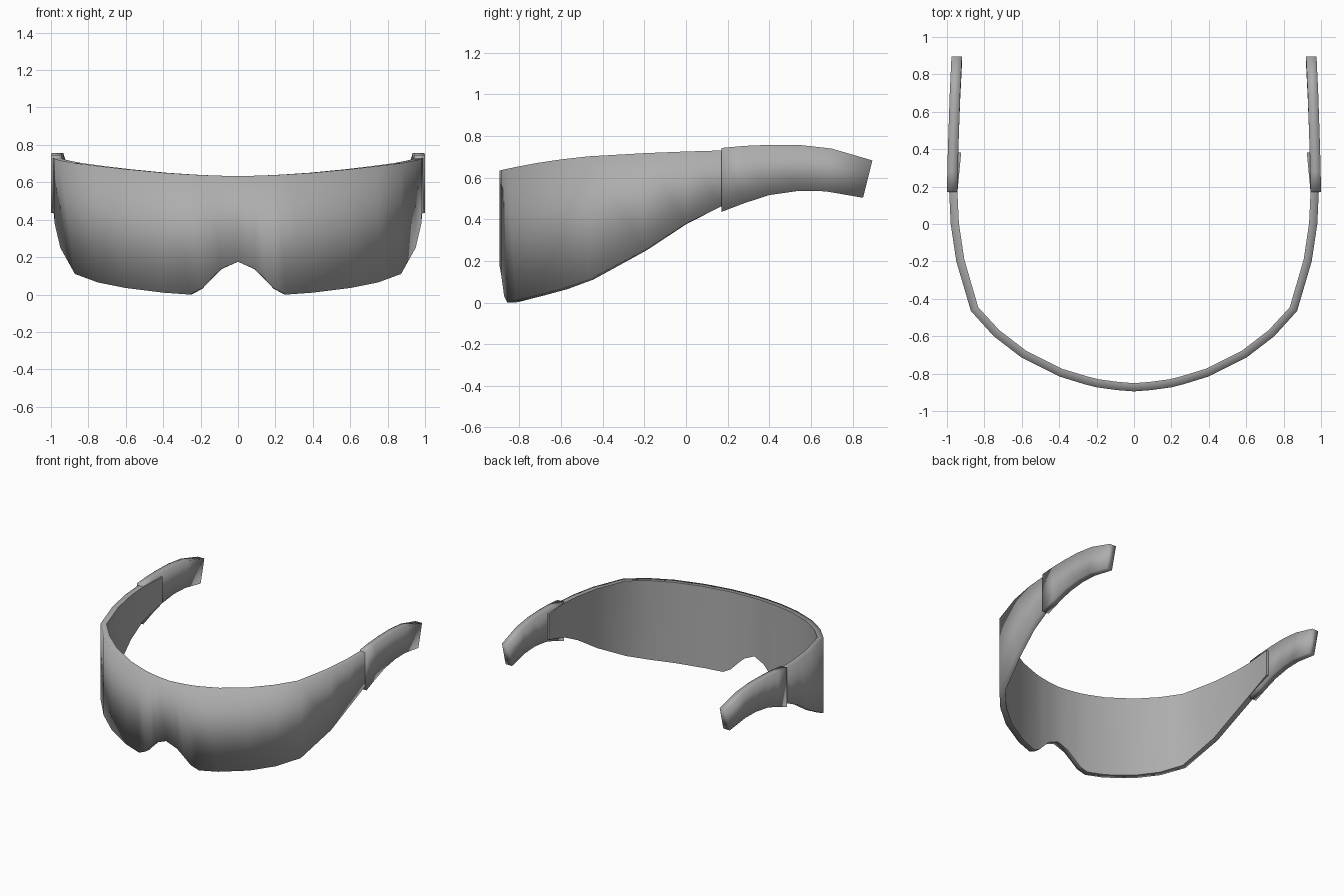
import bpy
import bmesh
from mathutils import Vector

if "Cube" in bpy.data.objects:
    bpy.data.objects.remove(bpy.data.objects["Cube"])

grey = bpy.data.materials.new("dark_grey")
grey.diffuse_color = (0.42, 0.42, 0.42, 1)
grey.use_nodes = True
grey.node_tree.nodes["Principled BSDF"].inputs["Base Color"].default_value = grey.diffuse_color


def sweep(name, rings, crisp=()):
    """Skin a closed solid through four-cornered sections; corners listed
    in crisp keep a sharp edge along the sweep, the rest shade smooth."""
    bm = bmesh.new()
    rows = [[bm.verts.new(v) for v in r] for r in rings]
    for a, b in zip(rows, rows[1:]):
        for k in range(4):
            j = (k + 1) % 4
            bm.faces.new((a[k], a[j], b[j], b[k]))
    bm.faces.new(rows[0][::-1])
    bm.faces.new(rows[-1])
    bmesh.ops.recalc_face_normals(bm, faces=bm.faces)
    for f in bm.faces:
        f.smooth = True
    if crisp:
        for a, b in zip(rows, rows[1:]):
            for k in crisp:
                bm.edges.get((a[k], b[k])).smooth = False
        for row in (rows[0], rows[-1]):
            for k in range(4):
                bm.edges.get((row[k], row[(k + 1) % 4])).smooth = False
    me = bpy.data.meshes.new(name)
    bm.to_mesh(me)
    bm.free()
    me.materials.append(grey)
    ob = bpy.data.objects.new(name, me)
    bpy.context.collection.objects.link(ob)


# Wraparound shield: outer plan x, y, then bottom and top height
half = [
    (0.00, -0.895, 0.175, 0.633), (0.09, -0.888, 0.137, 0.635),
    (0.15, -0.880, 0.08, 0.637), (0.20, -0.873, 0.03, 0.639),
    (0.26, -0.858, 0.0, 0.642), (0.40, -0.815, 0.01, 0.651),
    (0.60, -0.715, 0.035, 0.670), (0.75, -0.600, 0.065, 0.687),
    (0.872, -0.465, 0.11, 0.702), (0.95, -0.20, 0.25, 0.717),
    (0.98, 0.00, 0.378, 0.725), (0.988, 0.17, 0.462, 0.730),
    (0.968, 0.385, 0.53, 0.732),
]
path = [(-x, y, b, t) for x, y, b, t in half[:0:-1]] + half
thick = 0.044
rings = []
for i, (x, y, b, t) in enumerate(path):
    p, q = path[max(i - 1, 0)], path[min(i + 1, len(path) - 1)]
    d = Vector((q[0] - p[0], q[1] - p[1])).normalized()
    ix, iy = x - d.y * thick, y + d.x * thick
    rings.append([(x, y, t), (x, y, b), (ix, iy, b), (ix, iy, t)])
sweep("visor_shield", rings, crisp=(2, 3))

# Temple arms: top y, z, bottom y, z, and outer x
arm = [
    (0.17, 0.742, 0.17, 0.435, 1.000), (0.28, 0.752, 0.28, 0.477, 0.998),
    (0.40, 0.757, 0.40, 0.516, 0.995), (0.55, 0.756, 0.54, 0.536, 0.990),
    (0.70, 0.739, 0.67, 0.534, 0.985), (0.895, 0.682, 0.85, 0.503, 0.976),
]
for side, label in ((1, "right"), (-1, "left")):
    sweep("temple_arm_" + label, [
        [(side * x, ty, tz), (side * x, by, bz),
         (side * (x - 0.056), by, bz), (side * (x - 0.056), ty, tz)]
        for ty, tz, by, bz, x in arm])
